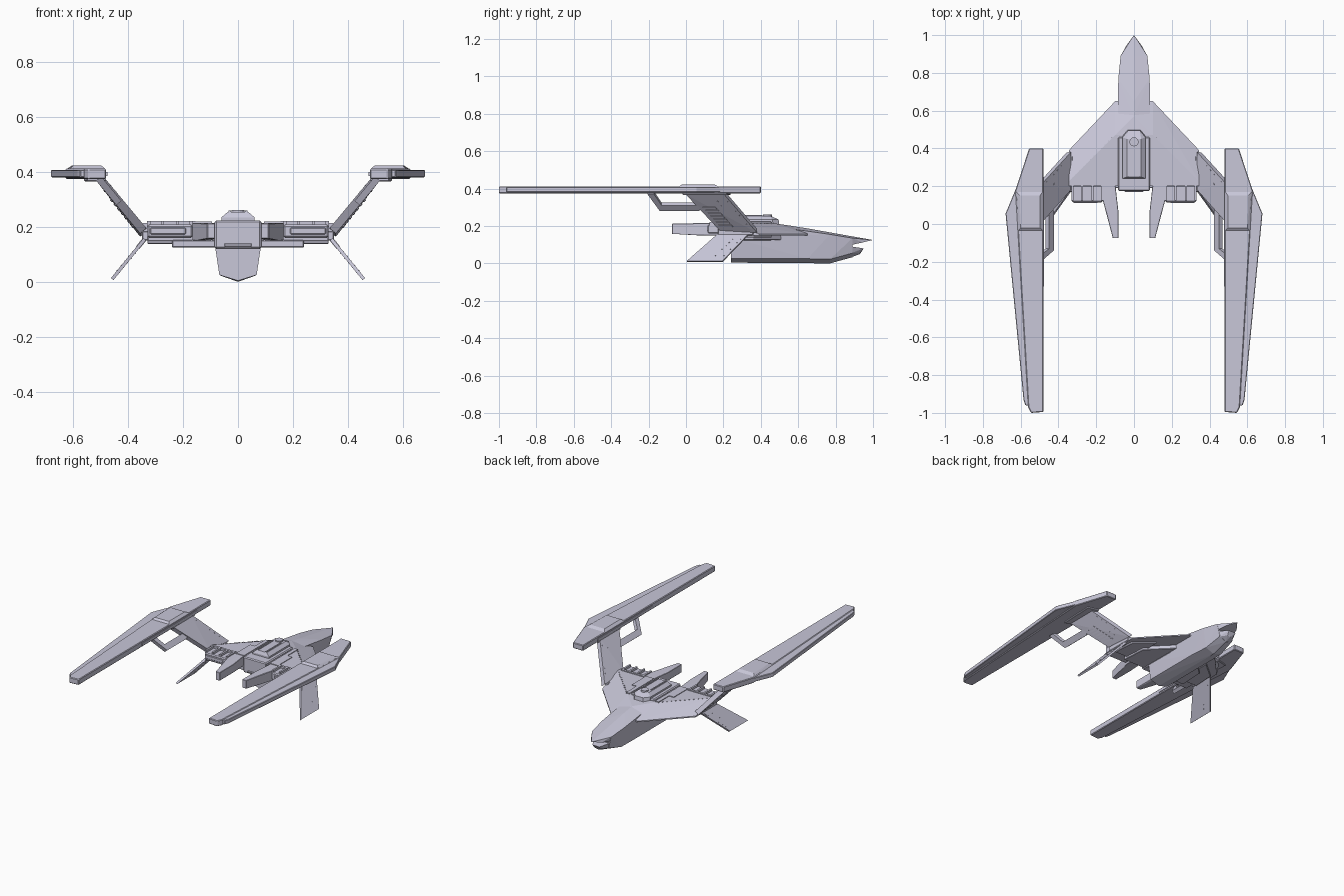
import bpy, bmesh
from mathutils import Vector

if "Cube" in bpy.data.objects:
    bpy.data.objects.remove(bpy.data.objects["Cube"], do_unlink=True)

HULL = bpy.data.materials.new("lavender grey")
HULL.diffuse_color = (0.58, 0.57, 0.69, 1)
HULL.use_nodes = True
HULL.node_tree.nodes["Principled BSDF"].inputs["Base Color"].default_value = HULL.diffuse_color


def solid(name, clouds, mirror=True, bevel=0.0):
    """One object made of convex solids, each given as a cloud of corners."""
    bm = bmesh.new()
    for cloud in clouds:
        verts = [bm.verts.new(p) for p in cloud]
        bmesh.ops.convex_hull(bm, input=verts)
        loose = [v for v in verts if v.is_valid and not v.link_faces]
        bmesh.ops.delete(bm, geom=loose, context='VERTS')
    bmesh.ops.dissolve_limit(bm, angle_limit=0.01, verts=bm.verts, edges=bm.edges)
    bmesh.ops.recalc_face_normals(bm, faces=bm.faces)
    me = bpy.data.meshes.new(name)
    bm.to_mesh(me)
    bm.free()
    me.materials.append(HULL)
    ob = bpy.data.objects.new(name, me)
    bpy.context.collection.objects.link(ob)
    if bevel:
        b = ob.modifiers.new("bevel", 'BEVEL')
        b.width, b.segments = bevel, 1
    if mirror:
        ob.modifiers.new("mirror", 'MIRROR')


def sym(points):
    return [(s * x, y, z) for x, y, z in points for s in (1, -1)]


def box(x0, x1, y0, y1, z0, z1):
    return [(x, y, z) for x in (x0, x1) for y in (y0, y1) for z in (z0, z1)]


def slab(outline, z0, z1):
    return [(x, y, z) for x, y in outline for z in (z0, z1)]


def plate(quad, thick, shift=0.0):
    """Flat quad thickened along its own normal."""
    q = [Vector(p) for p in quad]
    n = (q[1] - q[0]).cross(q[3] - q[0]).normalized()
    return [p + n * (shift + s * thick / 2) for p in q for s in (1, -1)]


def on_quad(quad, u, v):
    """u runs root to tip, v runs trailing to leading edge."""
    a, b, c, d = (Vector(p) for p in quad)
    return a.lerp(d, v).lerp(b.lerp(c, v), u)


def patch(quad, u0, u1, v0, v1):
    return [on_quad(quad, u, v) for u, v in ((u0, v0), (u1, v0), (u1, v1), (u0, v1))]


# Fuselage: y, shoulder half width and z, ridge z, chine half width and z, keel z
sections = [(.24, .085, .14, .165, .068, .025, .004), (.57, .085, .183, .199, .068, .025, .002),
            (.65, .085, .172, .187, .068, .025, .002), (.77, .083, .155, .166, .062, .022, 0),
            (.89, .071, .135, .144, .05, .055, .033)]
body = []
for y, ws, zs, zr, wc, zc, zk in sections:
    body += [(ws, y, zs), (0, y, zr), (wc, y, zc), (0, y, zk)]
solid("fuselage", [sym(body)], False)
solid("nose_upper", [sym([(.071, .89, .135), (0, .89, .144), (.06, .89, .1), (0, 1, .125),
                          (.04, .945, .112)])], False)
solid("nose_lower", [sym([(.06, .885, .09), (.05, .885, .055), (0, .885, .033), (.026, .95, .08),
                          (.02, .93, .055), (0, .93, .05)])], False)

# Delta wing with a flat rear deck and sloping leading panels
wing = slab([(0, .65), (.1, .65), (.345, .39), (.345, .2), (0, .2)], .15, .158)
wing += [(.345, .2, .215), (.345, .225, .215), (.1, .47, .214), (0, .57, .2), (0, .2, .215)]
solid("wing", [sym(wing)], False)
solid("belly_panels", [slab([(.07, .19), (.24, .19), (.23, .36), (.07, .52)], .125, .152),
                       slab([(.2, .21), (.33, .21), (.32, .36), (.2, .46)], .138, .152)], bevel=.003)

# Spine, canopy and its hatch
solid("spine", [box(-.085, .085, .175, .46, .12, .224)], False, .006)
canopy = [(.06, .24, .2), (.06, .47, .2), (.035, .5, .2), (.06, .24, .235), (.06, .46, .235),
          (.038, .25, .254), (.038, .45, .254), (.03, .495, .235)]
solid("canopy", [sym(canopy)], False)
solid("canopy_rails", [box(.026, .034, .25, .41, .25, .259)])
bpy.ops.mesh.primitive_cylinder_add(vertices=20, radius=.024, depth=.012, location=(0, .435, .256))
hatch = bpy.context.object
hatch.name = "canopy_hatch"
hatch.data.materials.append(HULL)
solid("rear_hatch", [box(-.05, .05, .17, .18, .127, .14)], False, .003)

# Rear deck: engine bar, ribs, steps beside the spine and tapered prongs
solid("engine_bar", [box(.165, .33, .115, .205, .16, .208)], bevel=.006)
solid("engine_panel", [box(.19, .32, .112, .12, .173, .197)], bevel=.003)
solid("deck_ribs", [box(x - .006, x + .006, .125, .215, .2, .222) for x in (.17, .22, .275, .325)])
solid("deck_steps", [box(.095, .12, .2, .46, .2, .219), box(.12, .155, .2, .35, .2, .219),
                     box(.155, .33, .2, .215, .2, .221)])
prong = slab([(.1, .22), (.165, .22), (.165, .125), (.145, .06)], .15, .215)
prong += [(x, y, z) for x, y in ((.083, .07), (.083, -.075), (.112, -.075)) for z in (.158, .212)]
solid("engine_prongs", [prong], bevel=.004)

# Raised arms and lower fins with raised vent slats on the arms' outer faces
arm = [(.345, .18, .186), (.505, 0, .378), (.505, .205, .378), (.345, .38, .174)]
fin = [(.34, .17, .155), (.458, .005, .01), (.458, .195, .01), (.34, .335, .155)]
solid("arms", [plate(arm, .03)])
solid("arm_root_blocks", [box(.325, .35, .17, .36, .15, .185)], bevel=.004)
side = 1 if (Vector(arm[1]) - Vector(arm[0])).cross(Vector(arm[3]) - Vector(arm[0])).x > 0 else -1
solid("arm_vents", [plate(patch(arm, .14 + i * .08, .18 + i * .08, .14, .48), .006, side * .017)
                    for i in range(7)])
solid("lower_fins", [plate(fin, .012)])
solid("fin_root_panels", [plate(patch(fin, 0, .2, .05, .95), .016)])


# Hanging bracket behind each arm, lying in the arm's plane
def hang(y, z):
    return (.432 + (z - .285) * .83, y, z)


solid("brackets", [plate([hang(*p) for p in q], .024) for q in (
    [(.09, .318), (.07, .287), (-.14, .287), (-.16, .318)],
    [(-.14, .287), (-.115, .295), (-.17, .376), (-.205, .376)])])

# Long booms: thick inner beam, thin outer blade, raised cap
beam = [(.48, -.995), (.545, -1), (.56, -.97), (.628, .18), (.555, .4), (.48, .4)]
blade = [(.5, -.96), (.575, -.96), (.585, -.93), (.68, .055), (.62, .2), (.5, .2)]
solid("boom_beams", [slab(beam, .374, .412)], bevel=.004)
solid("boom_blades", [slab(blade, .38, .408)], bevel=.003)
cap = slab([(.484, -.035), (.612, -.035), (.622, .17), (.484, .17)], .4, .412)
cap += slab([(.497, -.02), (.6, -.02), (.605, .15), (.497, .15)], .41, .423)
solid("boom_caps", [cap])
solid("boom_mounts", [slab([(.482, .0), (.55, -.02), (.56, .22), (.482, .24)], .366, .38)], bevel=.003)
solid("boom_lips", [box(.476, .484, -.33, .25, .386, .4)])

# Rivets along the deck edge, arms and fins
rivets = []
for i in range(12):
    t = i / 11
    x, y = .115 + .21 * t, .458 - .215 * t
    rivets.append(box(x - .003, x + .003, y - .003, y + .003, .21, .217))
for quad, thick in ((arm, .034), (fin, .015)):
    for v in (.65, .9):
        for i in range(6):
            u = .2 + i * .12
            rivets.append(plate(patch(quad, u, u + .02, v, v + .025), thick))
solid("rivets", rivets)
